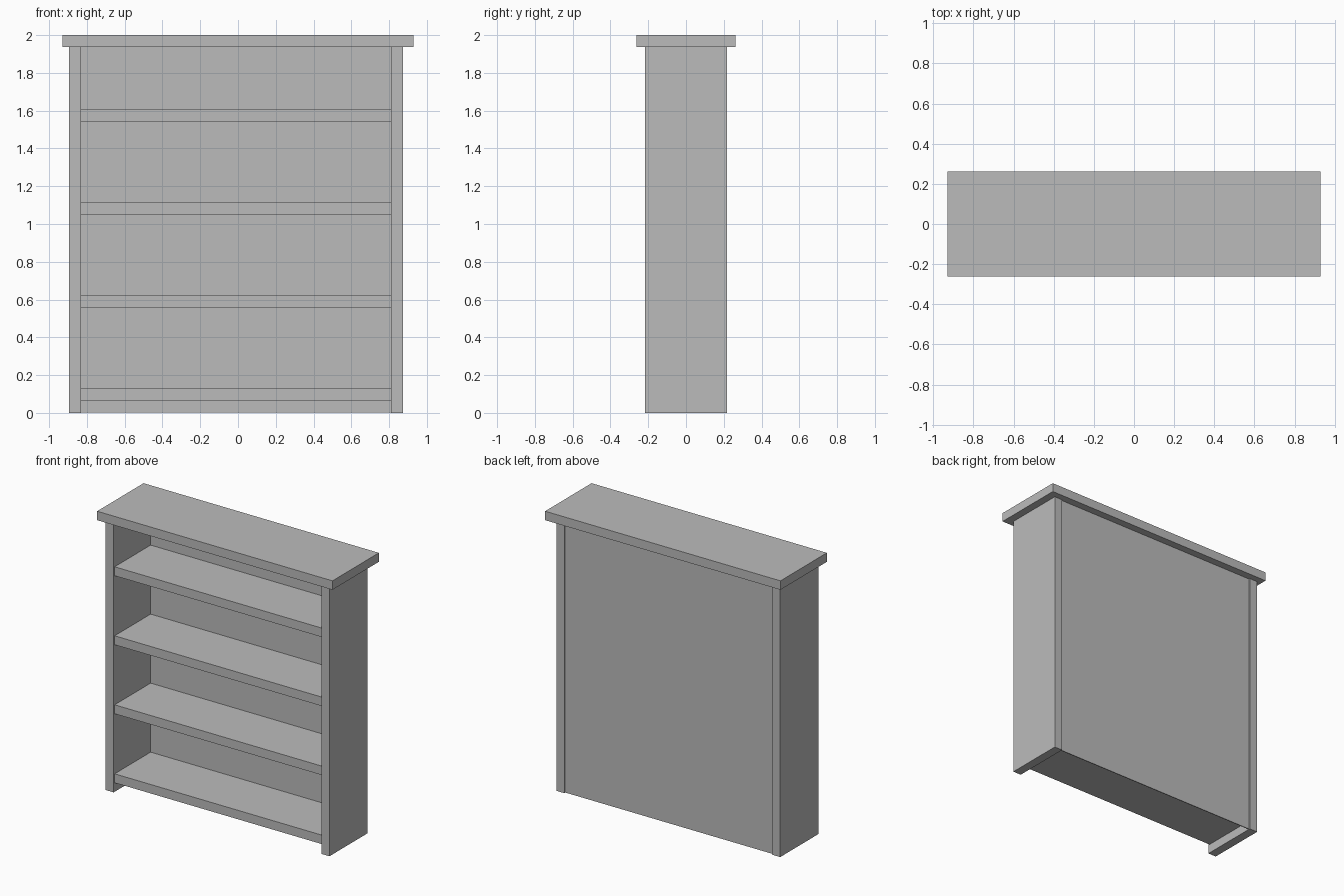
import bpy

cube = bpy.data.objects.get("Cube")
if cube:
    bpy.data.objects.remove(cube, do_unlink=True)

# Single plain finish
grey = bpy.data.materials.new("plain_grey")
grey.use_nodes = True
colour = (0.5, 0.5, 0.5, 1)
grey.diffuse_color = colour
grey.node_tree.nodes["Principled BSDF"].inputs["Base Color"].default_value = colour


def board(name, x, y, z):
    """Box board spanning the given (low, high) ranges."""
    spans = (x, y, z)
    bpy.ops.mesh.primitive_cube_add(size=1, location=[(a + b) / 2 for a, b in spans])
    ob = bpy.context.object
    ob.name = name
    ob.scale = [b - a for a, b in spans]
    bpy.ops.object.transform_apply(location=False, rotation=False, scale=True)
    ob.data.materials.append(grey)
    return ob


# Main dimensions
thick = 0.064
height = 2.0
under_top = height - thick
outer_left, outer_right = 0.874, -0.896
inner = (outer_right + thick, outer_left - thick)
depth = (-0.216, 0.216)

# Overhanging top
board("top_board", (-0.93, 0.93), (-0.262, 0.262), (under_top, height))

# Upright sides
board("left_side", (inner[1], outer_left), depth, (0, under_top))
board("right_side", (outer_right, inner[0]), depth, (0, under_top))

# Thin back panel, set slightly in from the rear edges
board("back_panel", inner, (0.202, 0.208), (0.002, under_top))

# Four evenly spaced shelves, set slightly in from the front edges
for i in range(4):
    low = thick + i * 0.493
    board(f"shelf_{i + 1}", inner, (-0.204, 0.202), (low, low + thick))
